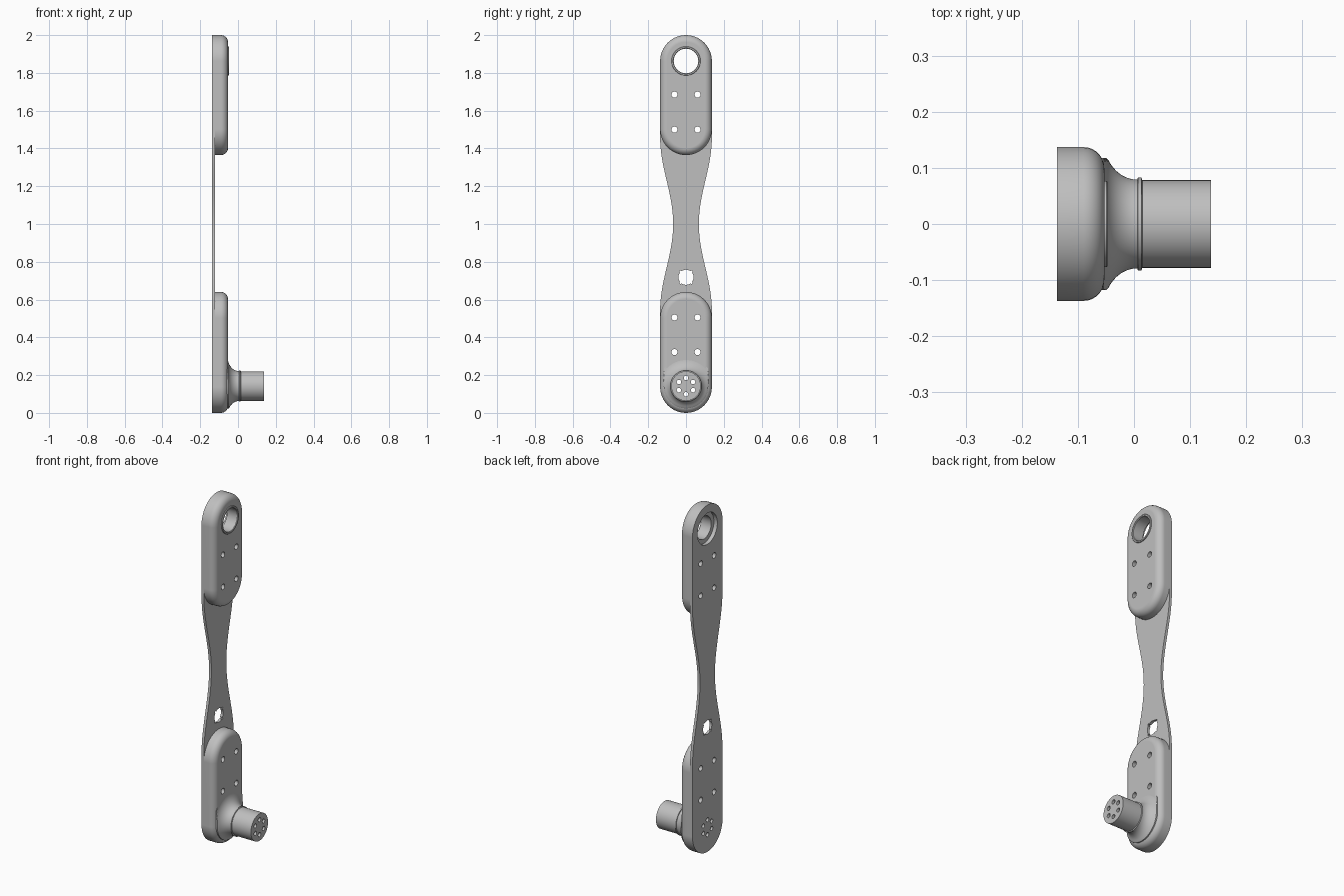
import bpy, bmesh
from math import sin, cos, pi, radians, sqrt

cube = bpy.data.objects.get("Cube")
if cube:
    bpy.data.objects.remove(cube, do_unlink=True)

grey = bpy.data.materials.new("satin grey")
grey.use_nodes = True
colour = (0.52, 0.52, 0.52, 1)
grey.diffuse_color = colour
grey.node_tree.nodes["Principled BSDF"].inputs["Base Color"].default_value = colour

BACK, SEAM, FACE, TIP = -0.137, -0.122, -0.053, 0.137
HALF = 0.137          # half width of the arm
SHAFT_Z, RING_Z = 0.142, 1.863


def circle(r, y, z, n=48):
    return [(y + r * cos(2 * pi * i / n), z + r * sin(2 * pi * i / n)) for i in range(n)]


def stadium(r, low, high, n=24):
    """Outline with two round ends centred at heights low and high."""
    top = [(r * cos(pi * i / n), high + r * sin(pi * i / n)) for i in range(n + 1)]
    return top + [(-y, low + high - z) for y, z in top]


def loft(bm, sections, closed=False):
    """Skin a list of (x, outline) sections."""
    rings = [[bm.verts.new((x, y, z)) for y, z in pts] for x, pts in sections]
    pairs = list(zip(rings, rings[1:]))
    if closed:
        pairs.append((rings[-1], rings[0]))
    else:
        bm.faces.new(rings[0])
        bm.faces.new(rings[-1])
    for a, b in pairs:
        for i in range(len(a)):
            j = (i + 1) % len(a)
            bm.faces.new((a[i], a[j], b[j], b[i]))


def make(name, solids, closed=False):
    bm = bmesh.new()
    for sections in solids:
        loft(bm, sections, closed)
    bmesh.ops.recalc_face_normals(bm, faces=bm.faces)
    mesh = bpy.data.meshes.new(name)
    bm.to_mesh(mesh)
    bm.free()
    mesh.materials.append(grey)
    ob = bpy.data.objects.new(name, mesh)
    bpy.context.collection.objects.link(ob)
    return ob


def drill(r, y, z, x0=-0.3, x1=0.3, n=24):
    return [(x0, circle(r, y, z, n)), (x1, circle(r, y, z, n))]


# Full-length back plate with a waisted middle
def plate_half(z):
    t = min(abs(z - 1) / 0.46, 1)
    return 0.068 + (HALF - 0.068) * (0.5 - 0.5 * cos(pi * t))


heights = [1.46 - 0.92 * i / 40 for i in range(41)]
ends = stadium(HALF, HALF, 2 - HALF)
half = len(ends) // 2
outline = (ends[:half] + [(-plate_half(z), z) for z in heights]
           + ends[half:] + [(plate_half(z), z) for z in reversed(heights)])
plate = make("back_plate", [[(BACK, outline), (SEAM, outline)]])


# Rounded pads at both ends
def pad(name, bottom, top):
    edge, steps = 0.037, 7
    low, high = bottom + HALF, top - HALF
    sections = [(SEAM, stadium(HALF, low, high))]
    for i in range(steps + 1):
        a = pi / 2 * i / steps
        sections.append((FACE - edge + edge * sin(a),
                         stadium(HALF - edge + edge * cos(a), low, high)))
    return make(name, [sections])


lower_pad = pad("lower_pad", 0, 0.64)
upper_pad = pad("upper_pad", 1.365, 2)


# Flared shaft, its flare held inside the rounded edge of the pad
def flare(r, n=64):
    pts = []
    for i in range(n):
        a = 2 * pi * i / n
        limit = 0.118 / max(abs(cos(a)), 0.01) if sin(a) > 0 else 0.118
        k = min(r, limit)
        pts.append((k * cos(a), SHAFT_Z + k * sin(a)))
    return pts


sections = [(-0.075, flare(0.15))]
for i in range(13):
    t = pi / 2 * i / 12
    sections.append((FACE - 0.001 + 0.06 * (1 - cos(t)), flare(0.15 - 0.071 * sin(t))))
for x, r in ((0.007, 0.083), (0.013, 0.083), (0.015, 0.078), (TIP, 0.078)):
    sections.append((x, flare(r)))
shaft = make("flared_shaft", [sections])

# Bearing sleeve in the upper hole
bore = [(-0.115, 0.065), (-0.115, 0.077), (-0.049, 0.077), (-0.047, 0.075),
        (-0.047, 0.068), (-0.050, 0.065)]
sleeve = make("bearing_sleeve", [[(x, circle(r, 0, RING_Z)) for x, r in bore]], closed=True)

# Cutters for the bolt holes, bearing hole and plate hole
bolts = [drill(0.016, s * 0.061, z) for s in (-1, 1) for z in (0.322, 0.505, 1.5, 1.685)]
bolts += [drill(0.012, 0.043 * cos(pi / 6 + i * pi / 3), SHAFT_Z + 0.043 * sin(pi / 6 + i * pi / 3))
          for i in range(6)]
holes = make("hole_cutter", bolts + [drill(0.07, 0, RING_Z, n=48), drill(0.04, 0, 0.718, n=40)])
notch = 0.042 / sqrt(2)
recess = make("recess_cutter", [drill(0.09, 0, RING_Z, -0.3, -0.115, 48)]
              + [drill(0.006, a * notch, 0.718 + b * notch, n=10) for a in (-1, 1) for b in (-1, 1)])


def cut(ob, *cutters):
    bpy.context.view_layer.objects.active = ob
    for c in cutters:
        m = ob.modifiers.new("Cut", 'BOOLEAN')
        m.operation, m.solver, m.object = 'DIFFERENCE', 'EXACT', c
        bpy.ops.object.modifier_apply(modifier=m.name)


cut(plate, holes, recess)
cut(lower_pad, holes)
cut(upper_pad, holes, recess)
cut(shaft, holes)
for c in (holes, recess):
    bpy.data.objects.remove(c, do_unlink=True)

# Smooth shading with crisp edges
for ob in (plate, lower_pad, upper_pad, shaft, sleeve):
    bpy.ops.object.select_all(action='DESELECT')
    ob.select_set(True)
    bpy.context.view_layer.objects.active = ob
    bpy.ops.object.shade_smooth_by_angle(angle=radians(30))
    ob.modifiers.new("Clean shading", 'WEIGHTED_NORMAL').keep_sharp = True
